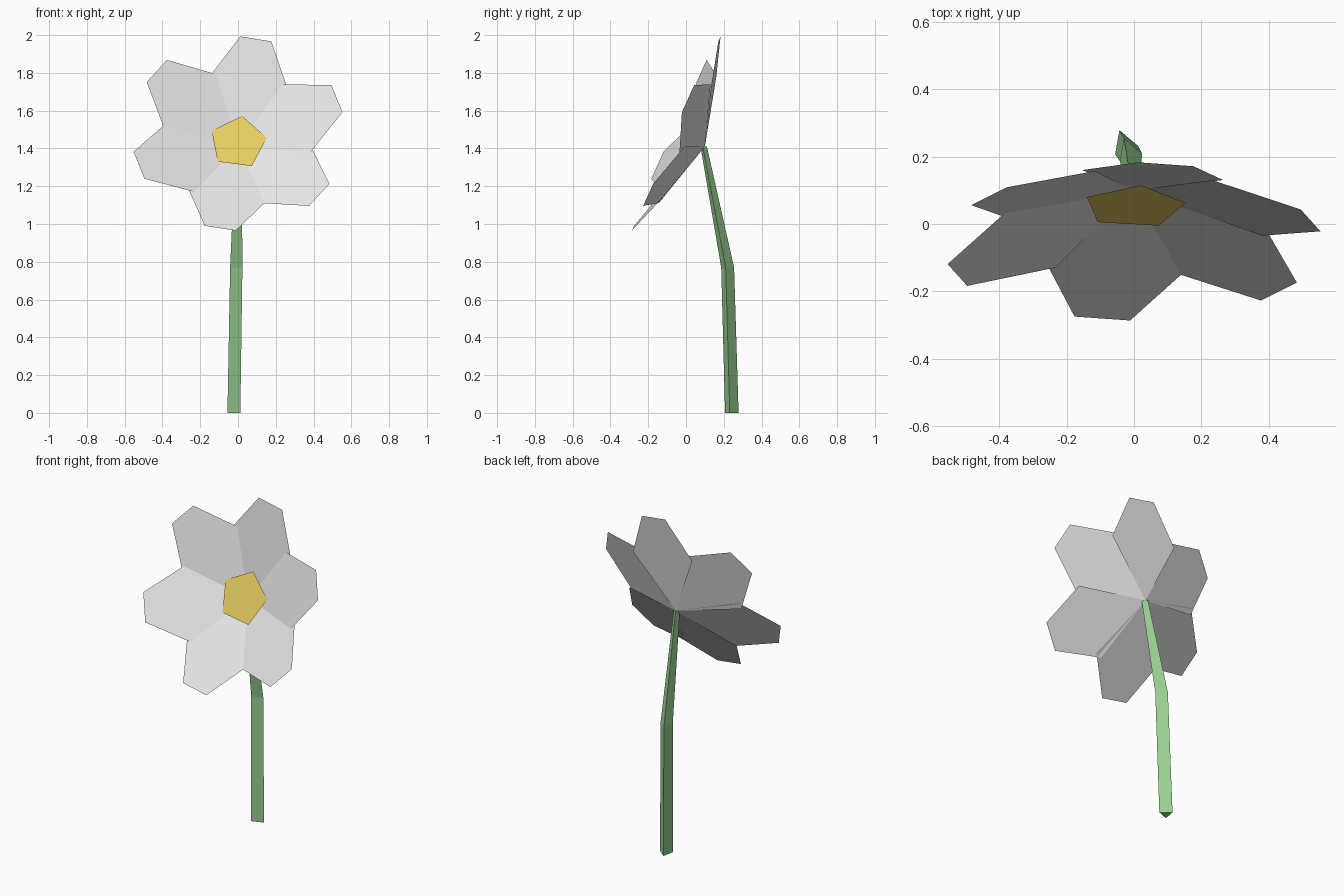
import bpy
from math import sin, cos, radians
from mathutils import Vector

if "Cube" in bpy.data.objects:
    bpy.data.objects.remove(bpy.data.objects["Cube"])


def material(name, rgb):
    m = bpy.data.materials.new(name)
    m.diffuse_color = (*rgb, 1)
    m.use_nodes = True
    m.node_tree.nodes["Principled BSDF"].inputs["Base Color"].default_value = m.diffuse_color
    return m


WHITE = material("petal white", (0.78, 0.78, 0.78))
YELLOW = material("pollen yellow", (0.86, 0.66, 0.13))
GREEN = material("stem green", (0.32, 0.63, 0.29))


def add_mesh(name, verts, faces, mat):
    me = bpy.data.meshes.new(name)
    me.from_pydata(verts, [], faces)
    me.materials.append(mat)
    ob = bpy.data.objects.new(name, me)
    bpy.context.collection.objects.link(ob)
    return ob


# Flower head frame: base point, in-plane up direction and facing axis
BASE = Vector((0, 0.10, 1.41))
UP = Vector((0, 0.413, 0.911))
AXIS = Vector((0, -0.911, 0.413))


def head_point(radius, degrees, height):
    a = radians(degrees)
    return BASE + Vector((radius * cos(a), 0, 0)) + UP * (radius * sin(a)) + AXIS * height


# Six flat petals, each opening forward by its own small amount
for i, lift in enumerate((0.165, 0.186, 0.168, 0.168, 0.188, 0.181)):
    mid = 80.3 - 60 * i
    outline = [BASE.copy()]
    for radius, spread in ((0.39, -33), (0.565, -8.5), (0.565, 8.5), (0.39, 33)):
        reach = radius * cos(radians(spread)) / (0.565 * cos(radians(8.5)))
        outline.append(head_point(radius, mid + spread, lift * reach))
    add_mesh(f"petal_{i + 1}", outline, [range(5)], WHITE)

# Five-sided flower centre, sitting in the cup
add_mesh("flower_centre", [head_point(0.155, 82 + 72 * k, 0.053) for k in range(5)],
         [range(5)], YELLOW)

# Bent three-sided stem, tapering to the flower: (x, y, z, radius)
sections = ((-0.029, 0.239, 0, 0.042), (-0.016, 0.217, 0.77, 0.040), (0, 0.092, 1.41, 0.020))
verts = [(x + r * cos(radians(a)), y + r * sin(radians(a)), z)
         for x, y, z, r in sections for a in (-10, 110, 230)]
faces = [(3 * s + k, 3 * s + (k + 1) % 3, 3 * s + 3 + (k + 1) % 3, 3 * s + 3 + k)
         for s in range(2) for k in range(3)]
add_mesh("stem", verts, faces + [(2, 1, 0), (6, 7, 8)], GREEN)
